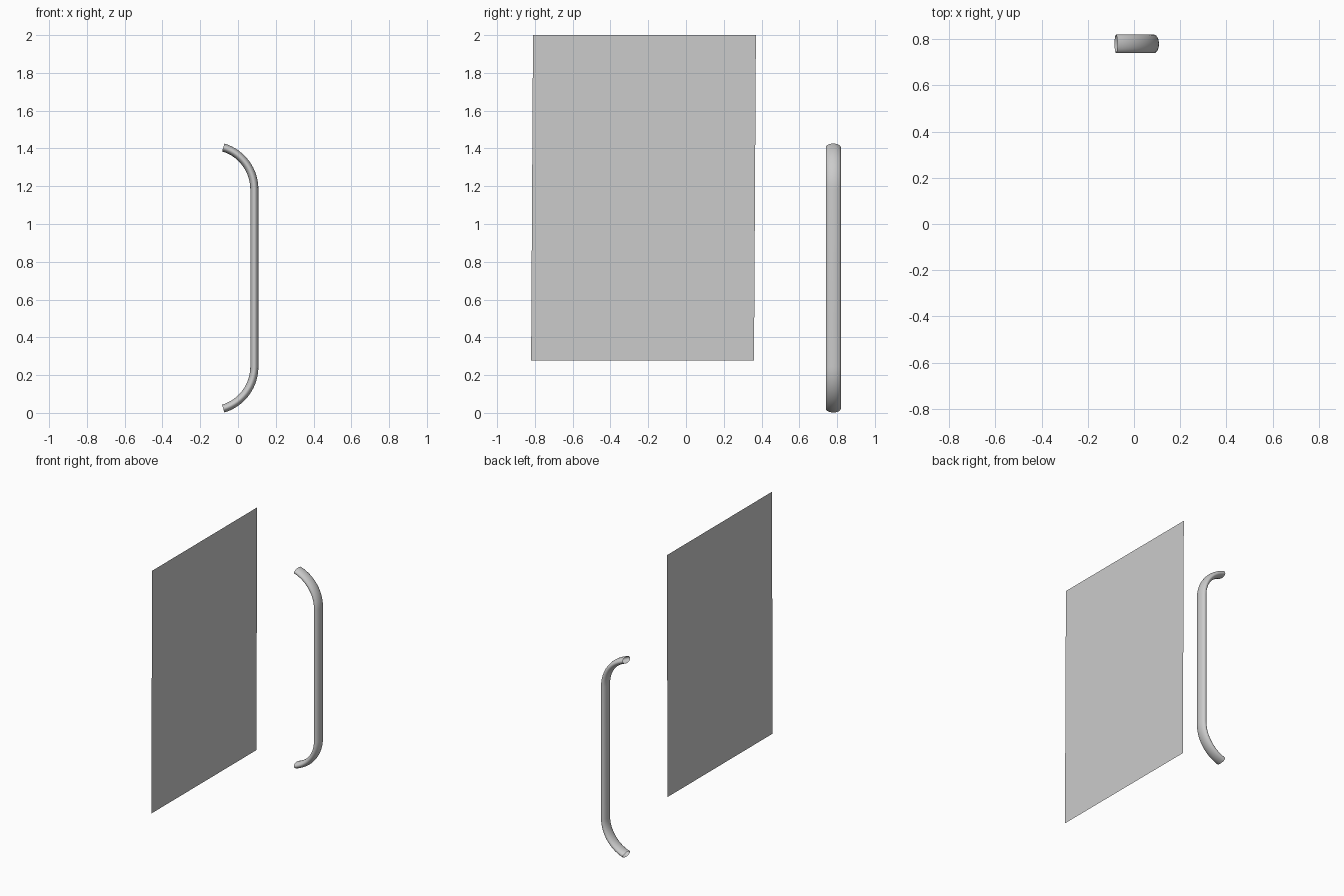
import bpy, bmesh, math

if "Cube" in bpy.data.objects:
    bpy.data.objects.remove(bpy.data.objects["Cube"])


def make_object(name, bm):
    mesh = bpy.data.meshes.new(name)
    bm.to_mesh(mesh)
    bm.free()
    obj = bpy.data.objects.new(name, mesh)
    bpy.context.collection.objects.link(obj)
    return obj


# Flat door panel, a single slightly sheared sheet facing +x
bm = bmesh.new()
corners = [(-0.82, 0.278), (0.36, 0.278), (0.37, 2.0), (-0.81, 2.0)]
bm.faces.new([bm.verts.new((-0.108, y, z)) for y, z in corners])
make_object("door_panel", bm)

# Handle path in x/z: lower bend, straight grip, upper bend
GRIP_X, MID_Z, HALF_GRIP = 0.0865, 0.714, 0.47
BEND_R, SWEEP, STEPS = 0.231, math.radians(73.3), 14
upper = []
for i in range(STEPS + 1):
    a = SWEEP * i / STEPS
    upper.append((GRIP_X - BEND_R * (1 - math.cos(a)),
                  HALF_GRIP + BEND_R * math.sin(a), a))
path = [(x, -z, -a) for x, z, a in reversed(upper)] + upper

# Oval tube swept along the path, ends left open
SIDES, R_DEPTH, R_WIDTH, HANDLE_Y = 24, 0.0215, 0.04, 0.78
bm = bmesh.new()
rings = []
for x, z, a in path:
    ring = []
    for k in range(SIDES):
        t = math.tau * k / SIDES
        d = R_DEPTH * math.cos(t)
        ring.append(bm.verts.new((x + d * math.cos(a),
                                  HANDLE_Y + R_WIDTH * math.sin(t),
                                  MID_Z + z + d * math.sin(a))))
    rings.append(ring)
for lo, hi in zip(rings, rings[1:]):
    for k in range(SIDES):
        n = (k + 1) % SIDES
        bm.faces.new((lo[k], lo[n], hi[n], hi[k]))
handle = make_object("pull_handle", bm)
handle.data.polygons.foreach_set("use_smooth", [True] * len(handle.data.polygons))
